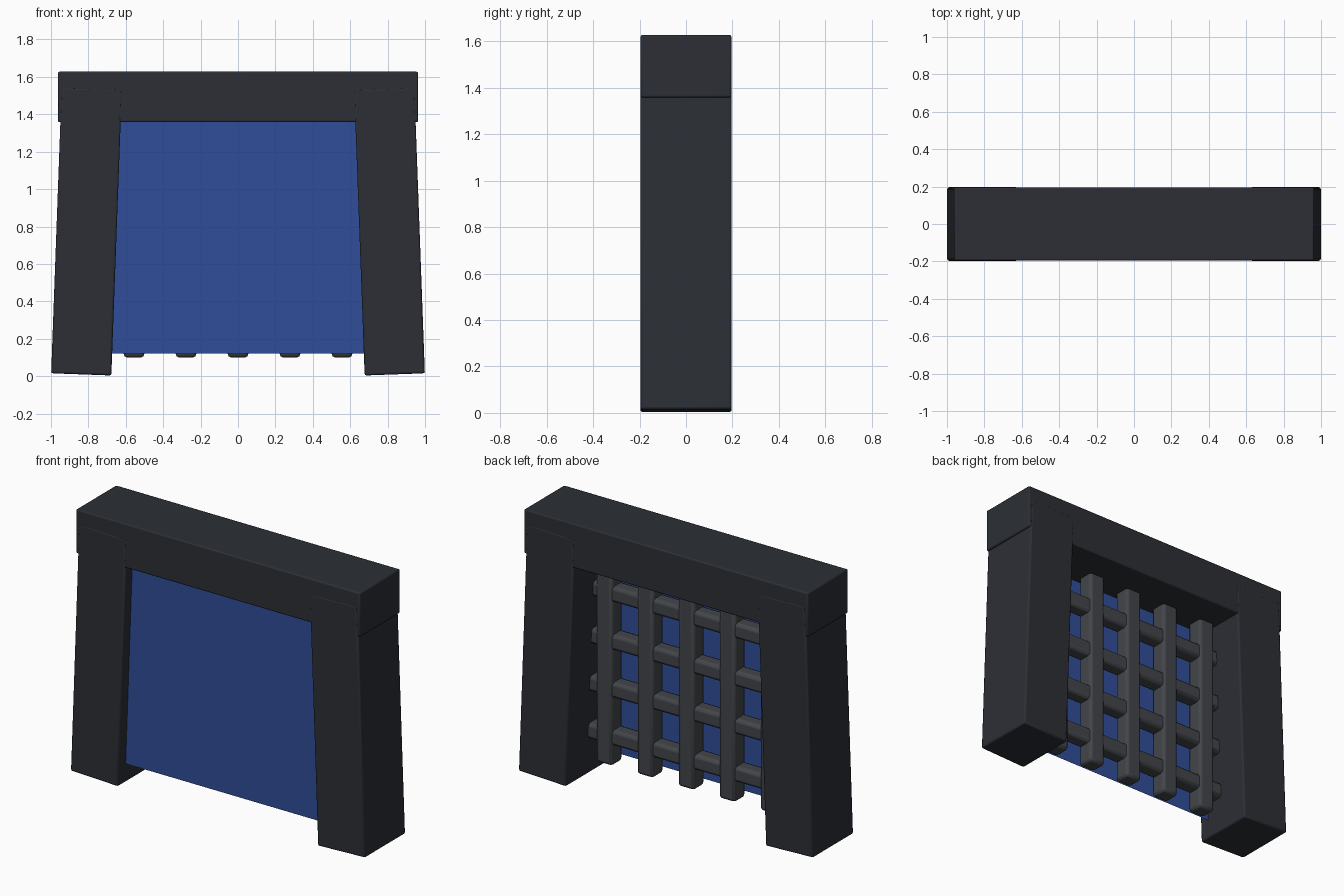
import bpy
from math import radians

if "Cube" in bpy.data.objects:
    bpy.data.objects.remove(bpy.data.objects["Cube"])


def material(name, color):
    m = bpy.data.materials.new(name)
    m.diffuse_color = color
    m.use_nodes = True
    m.node_tree.nodes["Principled BSDF"].inputs["Base Color"].default_value = m.diffuse_color
    return m


frame_mat = material("dark_frame", (0.025, 0.028, 0.036, 1))
bar_mat = material("iron_bars", (0.055, 0.06, 0.068, 1))
panel_mat = material("blue_panel", (0.03, 0.075, 0.32, 1))


def box(name, loc, size, mat, bevel, segments=2, tilt=0.0):
    bpy.ops.mesh.primitive_cube_add(size=1, location=loc)
    ob = bpy.context.object
    ob.name = name
    ob.scale = size
    bpy.ops.object.transform_apply(location=False, rotation=False, scale=True)
    ob.rotation_euler.y = tilt
    b = ob.modifiers.new("edges", "BEVEL")
    b.width = bevel
    b.segments = segments
    ob.data.materials.append(mat)
    bpy.ops.object.shade_smooth_by_angle(angle=radians(30))
    return ob


# Leaning pillars
for side, label in ((-1, "left"), (1, "right")):
    box(label + "_pillar", (side * 0.81, 0, 0.774), (0.322, 0.394, 1.53),
        frame_mat, 0.01, tilt=-side * radians(2.1))

# Lintel across the top
box("lintel", (0, 0, 1.493), (1.925, 0.39, 0.27), frame_mat, 0.008)

# Vertical bars, running up into the lintel
for i in range(5):
    box(f"vertical_bar_{i + 1}", (-0.556 + i * 0.278, -0.05, 0.75),
        (0.11, 0.105, 1.30), bar_mat, 0.018)

# Horizontal bars, running into the pillars
for i in range(4):
    box(f"horizontal_bar_{i + 1}", (0, -0.053, 0.27 + i * 0.293),
        (1.40, 0.095, 0.095), bar_mat, 0.02)

# Flat panel in front of the bars
bpy.ops.mesh.primitive_plane_add(size=1, location=(0, -0.127, 0.75),
                                 rotation=(radians(90), 0, 0))
panel = bpy.context.object
panel.name = "panel"
panel.scale = (1.36, 1.26, 1)
panel.data.materials.append(panel_mat)
